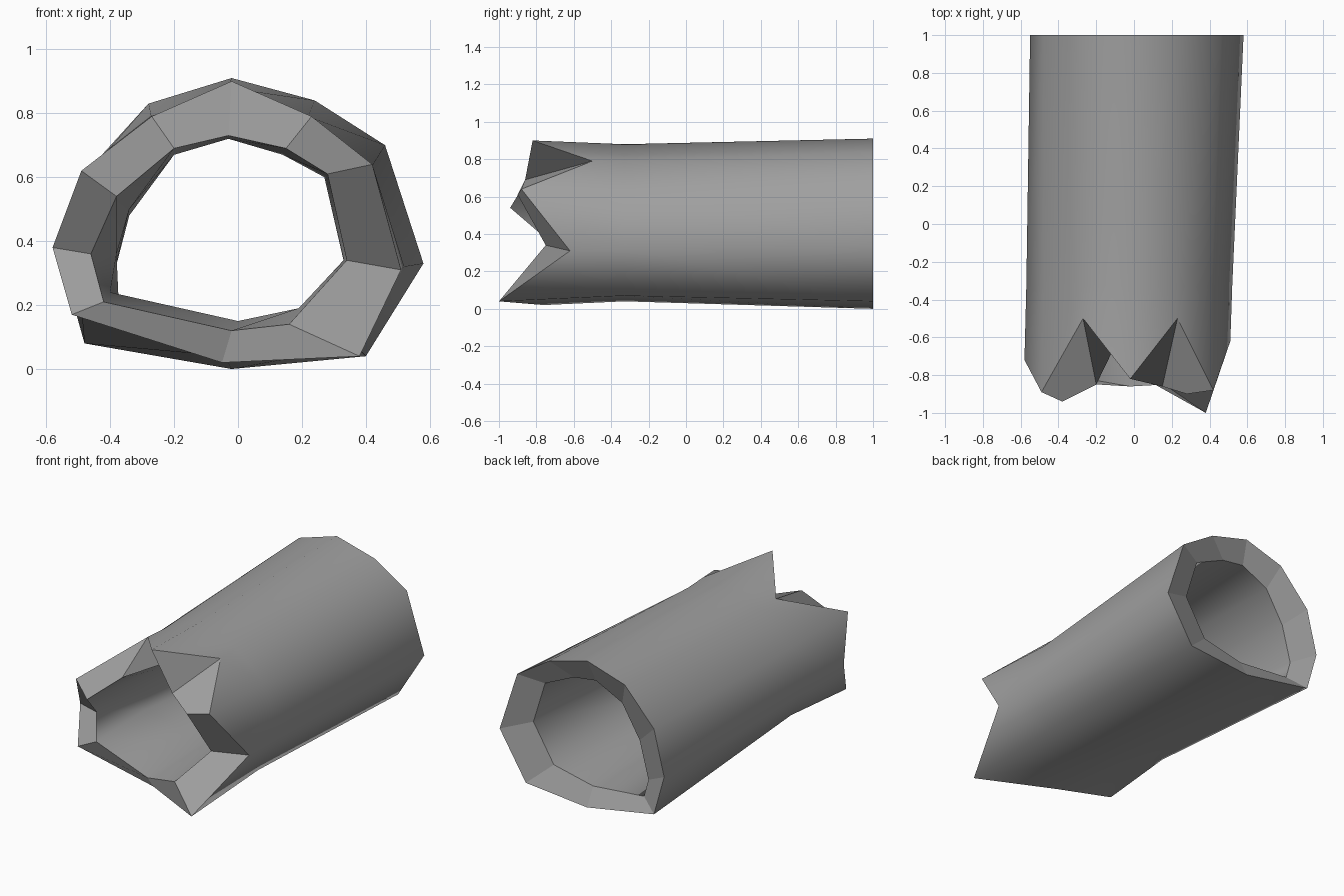
import bpy
import bmesh
from mathutils import Vector

default_cube = bpy.data.objects.get("Cube")
if default_cube:
    bpy.data.objects.remove(default_cube, do_unlink=True)


def make_material(name, color):
    material = bpy.data.materials.new(name)
    material.use_nodes = True
    material.diffuse_color = color
    shader = next(n for n in material.node_tree.nodes if n.type == 'BSDF_PRINCIPLED')
    shader.inputs["Base Color"].default_value = color
    return material


def section(points, y=None):
    """Turn cross-section points in hundredths into vectors (x, z and optional y)."""
    ring = []
    for point in points:
        depth = y if y is not None else point[2] / 100
        ring.append(Vector((point[0] / 100, depth, point[1] / 100)))
    return ring


# Splintered front end: x, z and depth, clockwise from the top
front_outer = section([(-2, 90, -82), (23, 79, -50), (42, 64, -88), (51, 31, -62),
                       (38, 4, -100), (-5, 2, -76), (-52, 17, -83), (-58, 38, -72),
                       (-49, 62, -89), (-27, 79, -50)])
front_inner = section([(-3, 73, -50), (15, 69, -86), (28, 61, -90), (34, 34, -75),
                       (16, 14, -85), (-2, 12, -86), (-42, 21, -79), (-46, 36, -73),
                       (-38, 54, -94), (-20, 69, -85)])

# Slight waist behind the splinters
waist_y = -0.33
waist_outer = section([(-3, 88), (22, 79), (41, 62), (52, 32), (37, 7),
                       (-4, 4), (-49, 19), (-57, 37), (-48, 60), (-27, 78)], y=waist_y)
waist_inner = section([(-3, 72), (14, 67), (27, 60), (33, 34), (19, 19),
                       (0, 15), (-40, 24), (-38, 36), (-34, 50), (-20, 67)], y=waist_y)

# Cleanly cut back end, with the bore slightly recessed
back_outer = section([(-2, 91), (24, 84), (46, 70), (58, 33), (40, 4),
                      (-2, 0), (-48, 8), (-55, 33), (-48, 61), (-28, 83)], y=1)
back_inner = section([(-4, 77), (11, 75), (31, 66), (39, 40), (25, 17),
                      (-2, 11), (-37, 14), (-40, 25), (-34, 48), (-22, 68)], y=0.94)


def build_hollow_log(name, rings, rim_pairs, material):
    """Join the rings into a closed tube wall with smooth sides and flat rims."""
    bm = bmesh.new()
    loops = [[bm.verts.new(point) for point in ring] for ring in rings]
    count = len(loops[0])
    rim_faces = []
    for index, loop in enumerate(loops):
        following = (index + 1) % len(loops)
        for i in range(count):
            j = (i + 1) % count
            face = bm.faces.new((loop[i], loop[j], loops[following][j], loops[following][i]))
            is_rim = (index, following) in rim_pairs
            face.smooth = not is_rim
            if is_rim:
                rim_faces.append(face)
    for face in rim_faces:
        for edge in face.edges:
            edge.smooth = False
    bmesh.ops.recalc_face_normals(bm, faces=bm.faces)
    mesh = bpy.data.meshes.new(name)
    bm.to_mesh(mesh)
    bm.free()
    mesh.materials.append(material)
    log = bpy.data.objects.new(name, mesh)
    bpy.context.collection.objects.link(log)
    return log


# Wall runs along the outside, around the back rim, and forward along the inside
grey = make_material("plain_grey", (0.35, 0.35, 0.35, 1))
wall_rings = [front_outer, waist_outer, back_outer, back_inner, waist_inner, front_inner]
build_hollow_log("hollow_log", wall_rings, {(2, 3), (5, 0)}, grey)
